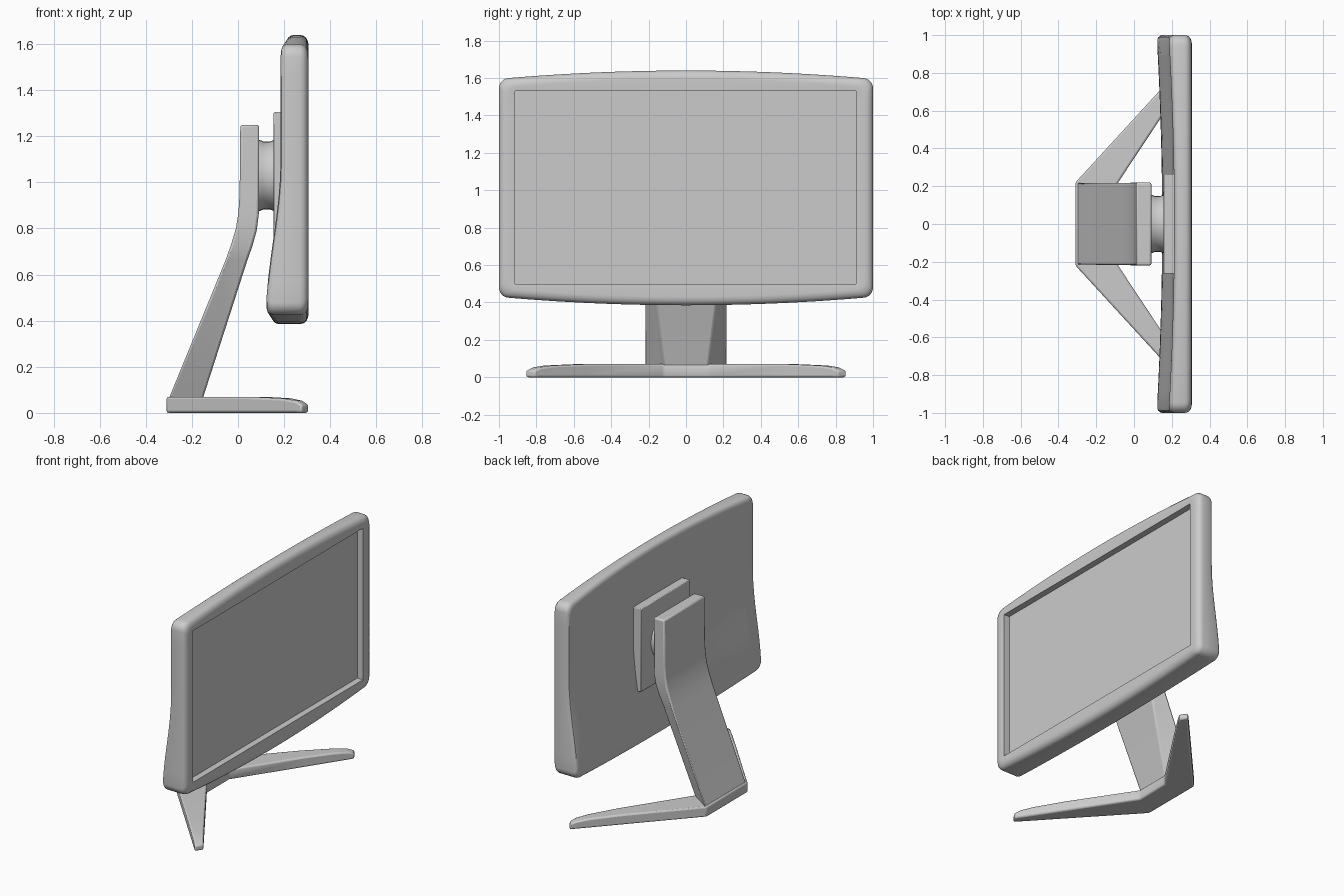
import bpy, bmesh, math

if "Cube" in bpy.data.objects:
    bpy.data.objects.remove(bpy.data.objects["Cube"])


def loft(name, rings, bevel=0.0, segments=2, angle=30):
    """Skin a stack of equal-length closed rings and cap both ends."""
    bm = bmesh.new()
    loops = [[bm.verts.new(p) for p in ring] for ring in rings]
    n = len(loops[0])
    for a, b in zip(loops, loops[1:]):
        for i in range(n):
            j = (i + 1) % n
            bm.faces.new((a[i], a[j], b[j], b[i]))
    bm.faces.new(loops[0])
    bm.faces.new(loops[-1])
    bmesh.ops.remove_doubles(bm, verts=bm.verts, dist=1e-5)
    bmesh.ops.recalc_face_normals(bm, faces=bm.faces)
    mesh = bpy.data.meshes.new(name)
    bm.to_mesh(mesh)
    bm.free()
    obj = bpy.data.objects.new(name, mesh)
    bpy.context.collection.objects.link(obj)
    if bevel:
        mod = obj.modifiers.new("soft_edges", 'BEVEL')
        mod.width = bevel
        mod.segments = segments
        mod.limit_method = 'ANGLE'
        mod.angle_limit = math.radians(angle)
    bpy.ops.object.select_all(action='DESELECT')
    obj.select_set(True)
    bpy.context.view_layer.objects.active = obj
    bpy.ops.object.shade_smooth_by_angle(angle=math.radians(35))
    return obj


# Monitor housing: arched outline, curved back, recessed screen
def outline(inset):
    half, r = 1 - inset, 0.055
    pts = []
    for sy, sz, start in ((1, 1, 0), (-1, 1, 90), (-1, -1, 180), (1, -1, 270)):
        edge = 1.6 if sz > 0 else 0.425
        cy, cz = sy * (half - r), edge - sz * (inset + r)
        for k in range(7):
            a = math.radians(start + 15 * k)
            pts.append((cy + r * math.cos(a), cz + r * math.sin(a)))
        if start in (0, 180):
            # arched top or bottom edge
            for k in range(1, 24):
                y = sy * (half - r) * (1 - k / 12)
                arch = 0.04 * (1 - (y / (half - r)) ** 2)
                pts.append((y, edge + sz * (arch - inset)))
        else:
            # straight side edge
            far = (0.425 + inset + r) if sz > 0 else (1.6 - inset - r)
            for k in range(1, 12):
                pts.append((sy * half, cz + (far - cz) * k / 12))
    return pts


def back_x(y, z):
    t = min(max((z - 0.4) / 0.7, 0), 1)
    return 0.151 - 0.032 * math.cos(math.pi * t) + 0.03 * (1 - y * y)


def opening(y, z):
    # project an outline point onto the rectangular screen opening
    return (min(max(y, -0.915), 0.91), min(max(z, 0.5), 1.53))


base_outline = outline(0)
hole = [opening(y, z) for y, z in base_outline]
rings = [[(x, y, z) for y, z in hole] for x in (0.26, 0.303)]
for inset, x in ((0.045, 0.306), (0.03, 0.304), (0.014, 0.297), (0.004, 0.285), (0, 0.27)):
    rings.append([(x, y, z) for y, z in outline(inset)])
for inset, lift in ((0, 0.028), (0.004, 0.015), (0.012, 0.005), (0.028, 0)):
    rings.append([(back_x(y, z) + lift, y, z) for y, z in outline(inset)])
inner = outline(0.028)
for k in (0.9, 0.8, 0.7, 0.6, 0.5, 0.4, 0.3, 0.2, 0.1):
    scaled = [(y * k, 1.01 + (z - 1.01) * k) for y, z in inner]
    rings.append([(back_x(y, z), y, z) for y, z in scaled])
loft("monitor_housing", rings)


# Mounting plate and round hinge behind the housing
def rect_ring(x, w, z0, z1):
    return [(x, -w, z0), (x, w, z0), (x, w, z1), (x, -w, z1)]


loft("mounting_plate", [rect_ring(0.155, 0.265, 0.74, 1.305),
                        rect_ring(0.222, 0.265, 0.74, 1.305)], 0.005)


def circle_ring(x, r):
    return [(x, r * math.cos(a), 1.03 + r * math.sin(a))
            for a in (math.tau * i / 32 for i in range(32))]


loft("hinge", [circle_ring(x, r) for x, r in
               ((0.08, 0.155), (0.095, 0.154), (0.11, 0.148), (0.14, 0.148),
                (0.155, 0.154), (0.165, 0.155))])

# Bent neck: back point, front point, front half width
neck = [((-0.303, 0.055), (-0.155, 0.055), 0.12),
        ((-0.055, 0.66), (0.04, 0.66), 0.195),
        ((-0.03, 0.73), (0.063, 0.725), 0.205),
        ((-0.009, 0.80), (0.081, 0.79), 0.214),
        ((0.002, 0.87), (0.09, 0.86), 0.22),
        ((0.007, 0.95), (0.092, 0.95), 0.22),
        ((0.01, 1.25), (0.092, 1.25), 0.22)]
loft("neck", [[(bx, -0.22, bz), (bx, 0.22, bz), (fx, w, fz), (fx, -w, fz)]
              for (bx, bz), (fx, fz), w in neck], 0.01)

# V-shaped foot: mirrored legs thinning toward the tips
half = []
for t, h in ((0, 0.07), (0.6, 0.07), (0.85, 0.063), (0.95, 0.053), (1, 0.037)):
    ox, oy = -0.31 + 0.585 * t, 0.22 + 0.638 * t
    ix, iy = -0.15 + 0.457 * t, 0.12 + 0.69 * t
    half.append([(ox, oy, 0), (ix, iy, 0), (ix, iy, h), (ox, oy, h)])
mirrored = [[(x, -y, z) for x, y, z in ring] for ring in reversed(half)]
loft("foot", mirrored + half, 0.01)
